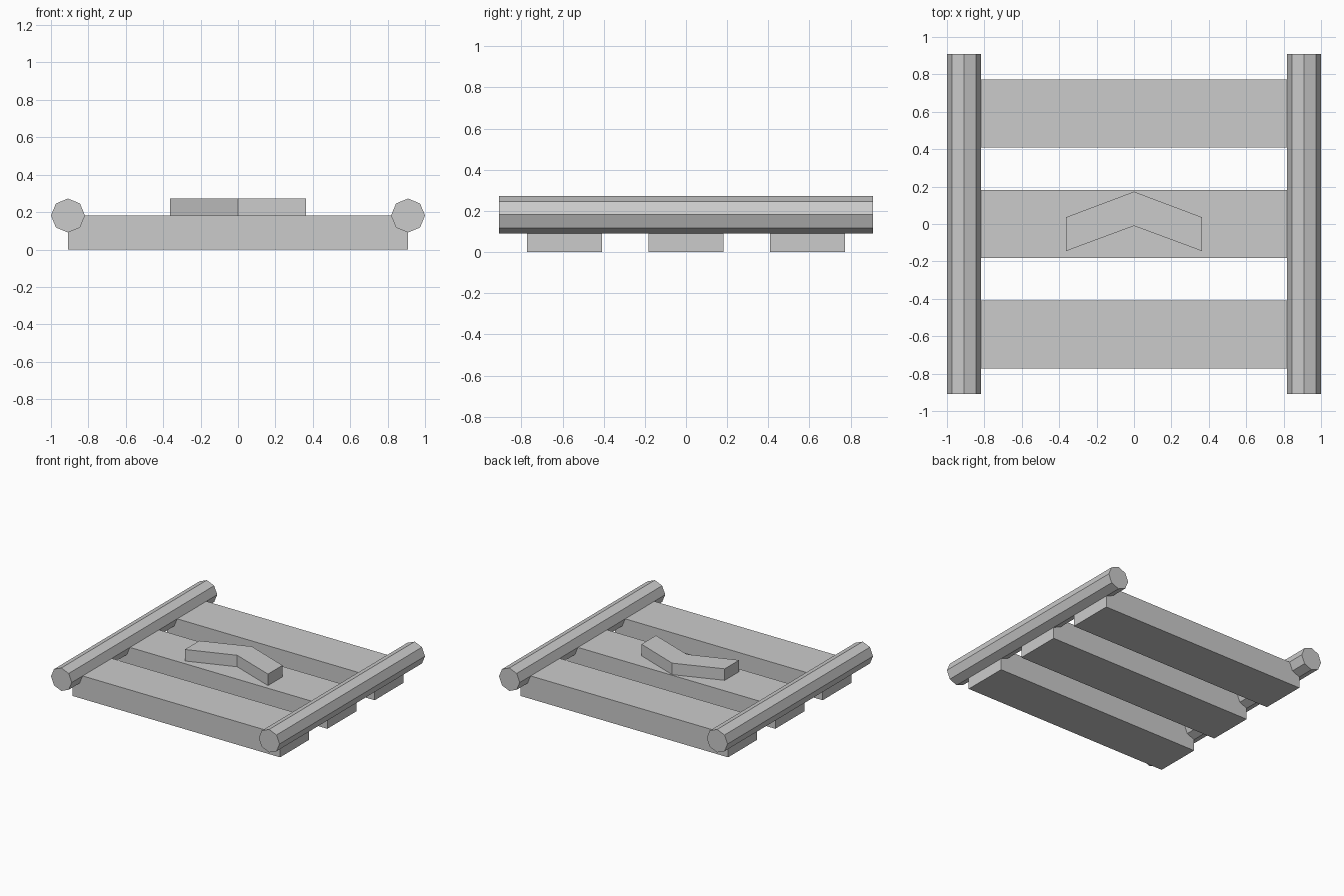
import bpy
import bmesh
import math

if "Cube" in bpy.data.objects:
    bpy.data.objects.remove(bpy.data.objects["Cube"], do_unlink=True)

U = 1 / 11            # base module: rail radius
HALF = 10 * U         # half length of planks and rails
DECK = 2 * U          # deck height

grey = bpy.data.materials.new("light_grey")
grey.use_nodes = True
colour = (0.6, 0.6, 0.6, 1)
grey.diffuse_color = colour
grey.node_tree.nodes["Principled BSDF"].inputs["Base Color"].default_value = colour


def prism(name, outline, depth, place):
    """Extrude a closed 2D outline; place maps (u, v, w) to a position."""
    bm = bmesh.new()
    face = bm.faces.new([bm.verts.new(place(u, v, 0)) for u, v in outline])
    shift = [b - a for a, b in zip(place(0, 0, 0), place(0, 0, depth))]
    ext = bmesh.ops.extrude_face_region(bm, geom=[face], use_keep_orig=True)
    moved = [g for g in ext["geom"] if isinstance(g, bmesh.types.BMVert)]
    bmesh.ops.translate(bm, verts=moved, vec=shift)
    bmesh.ops.recalc_face_normals(bm, faces=bm.faces)
    mesh = bpy.data.meshes.new(name)
    bm.to_mesh(mesh)
    bm.free()
    mesh.materials.append(grey)
    obj = bpy.data.objects.new(name, mesh)
    bpy.context.scene.collection.objects.link(obj)
    return obj


# Three cross planks
for name, y in (("front_plank", -6.5 * U), ("middle_plank", 0), ("back_plank", 6.5 * U)):
    w = 2 * U
    prism(name, [(-HALF, y - w), (HALF, y - w), (HALF, y + w), (-HALF, y + w)],
          DECK, lambda u, v, d: (u, v, d))

# Octagonal side rails
octagon = [(U * math.cos(i * math.pi / 4), U * math.sin(i * math.pi / 4)) for i in range(8)]
for name, side in (("right_rail", -1), ("left_rail", 1)):
    prism(name, octagon, 2 * HALF,
          lambda u, v, d: (side * HALF + u, d - HALF, DECK + v))

# Raised chevron on the middle plank
chevron = [(-0.364, -0.145), (0, -0.01), (0.364, -0.145),
           (0.364, 0.036), (0, 0.173), (-0.364, 0.036)]
prism("chevron", chevron, U, lambda u, v, d: (u, v, DECK + d))
